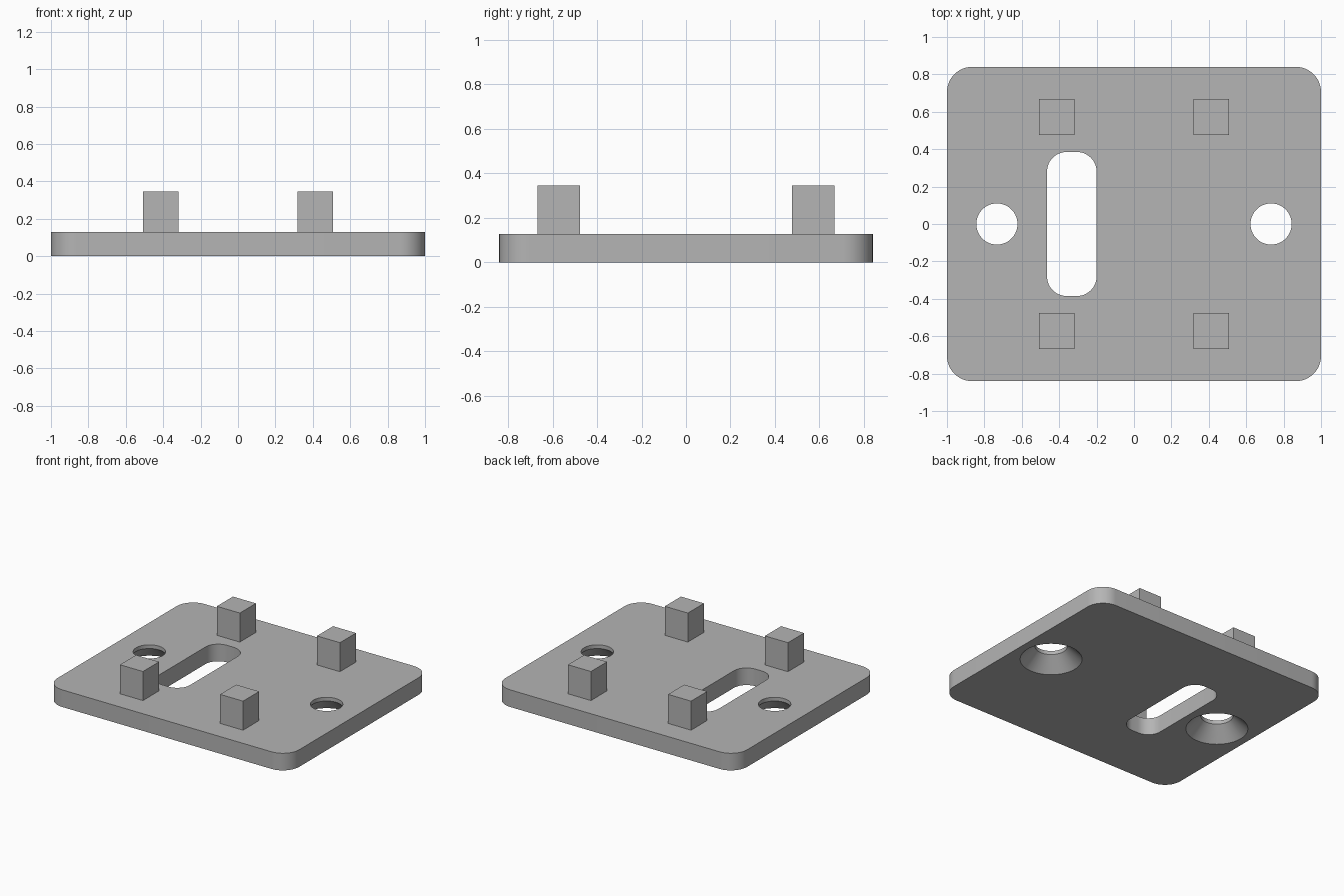
import bpy
import bmesh
import math

if "Cube" in bpy.data.objects:
    bpy.data.objects.remove(bpy.data.objects["Cube"], do_unlink=True)

PLATE_TOP = 0.128
POST_TOP = 0.345
POST_SIZE = 0.19

grey = bpy.data.materials.new("plain grey")
grey.use_nodes = True
GREY = (0.46, 0.46, 0.46, 1)
grey.diffuse_color = GREY
grey.node_tree.nodes["Principled BSDF"].inputs["Base Color"].default_value = GREY


def finish(name, bm):
    bmesh.ops.recalc_face_normals(bm, faces=bm.faces[:])
    mesh = bpy.data.meshes.new(name)
    bm.to_mesh(mesh)
    bm.free()
    mesh.materials.append(grey)
    obj = bpy.data.objects.new(name, mesh)
    bpy.context.collection.objects.link(obj)
    return obj


def box(name, x, y, z, corner=0):
    """Box from (min, max) pairs, with optionally rounded upright edges."""
    bm = bmesh.new()
    bmesh.ops.create_cube(bm, size=1)
    for v in bm.verts:
        v.co = [lo if c < 0 else hi for c, (lo, hi) in zip(v.co, (x, y, z))]
    if corner:
        upright = [e for e in bm.edges
                   if abs(e.verts[0].co.z - e.verts[1].co.z) > 0.01]
        bmesh.ops.bevel(bm, geom=upright, offset=corner, offset_type='OFFSET',
                        segments=12, profile=0.5, affect='EDGES')
    return finish(name, bm)


def turned(name, x, profile, sides=64):
    """Solid of revolution about an upright axis at x, from (radius, z) pairs."""
    bm = bmesh.new()
    rings = []
    for r, z in profile:
        angles = [math.tau * i / sides for i in range(sides)]
        rings.append([bm.verts.new((x + r * math.cos(a), r * math.sin(a), z))
                      for a in angles])
    for low, high in zip(rings, rings[1:]):
        for i in range(sides):
            j = (i + 1) % sides
            bm.faces.new((low[i], low[j], high[j], high[i]))
    bm.faces.new(rings[0][::-1])
    bm.faces.new(rings[-1])
    return finish(name, bm)


# Base plate with rounded corners
plate = box("base_plate", (-1, 1), (-0.84, 0.84), (0, PLATE_TOP), 0.135)

# Cutters: rounded slot and two screw holes countersunk from below
cutters = [box("slot_cutter", (-0.465, -0.2), (-0.385, 0.385), (-0.1, 0.3), 0.105)]
for x in (-0.733, 0.733):
    cutters.append(turned("hole_cutter", x,
                          [(0.23, -0.02), (0.11, 0.1), (0.11, 0.2)]))

bpy.context.view_layer.objects.active = plate
for cutter in cutters:
    cutter.hide_render = True
    cut = plate.modifiers.new("cut", 'BOOLEAN')
    cut.operation = 'DIFFERENCE'
    cut.solver = 'EXACT'
    cut.object = cutter
    bpy.ops.object.modifier_apply(modifier=cut.name)
    bpy.data.objects.remove(cutter, do_unlink=True)

# Smooth curved walls, crisp rims
bpy.ops.object.select_all(action='DESELECT')
plate.select_set(True)
bpy.ops.object.shade_smooth_by_angle(angle=math.radians(30))

# Four square posts
h = POST_SIZE / 2
for side, x in (("right", -0.414), ("left", 0.414)):
    for end, y in (("front", -0.572), ("back", 0.572)):
        box(f"{end}_{side}_post", (x - h, x + h), (y - h, y + h),
            (PLATE_TOP, POST_TOP))
